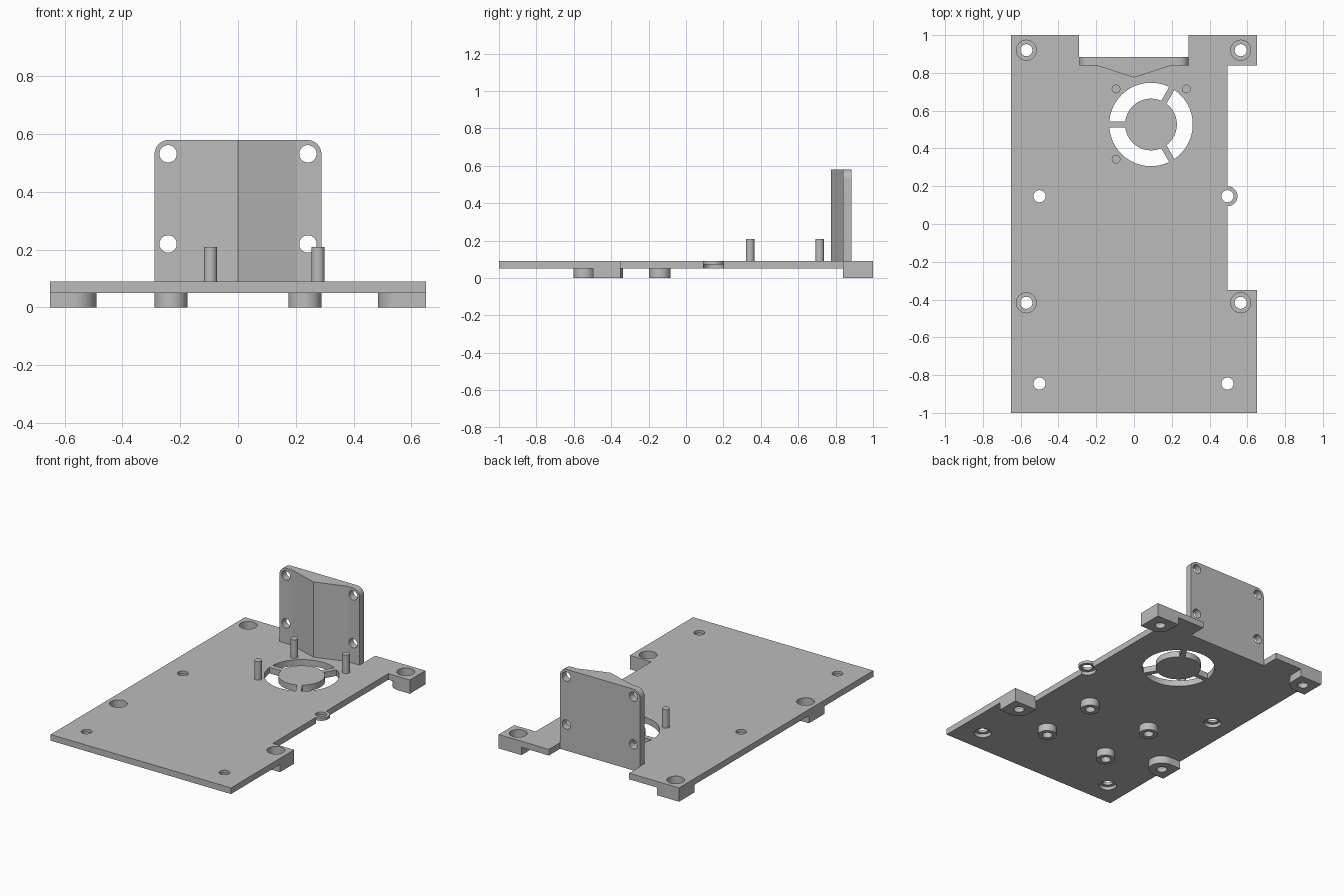
import bpy, bmesh, math
from mathutils import Matrix

cube = bpy.data.objects.get("Cube")
if cube:
    bpy.data.objects.remove(cube, do_unlink=True)

GREY = (0.5, 0.5, 0.5, 1)
grey = bpy.data.materials.new("plain grey")
grey.use_nodes = True
grey.diffuse_color = GREY
grey.node_tree.nodes["Principled BSDF"].inputs["Base Color"].default_value = GREY

BOTTOM, TOP = 0.05, 0.09      # underside and top of the plate
HOLE, BORE = 0.032, 0.053     # screw hole and screw head radii


def arc(cx, cy, r, a0, a1, n=16):
    """Points along an arc, angles in degrees."""
    angles = [math.radians(a0 + (a1 - a0) * i / n) for i in range(n + 1)]
    return [(cx + r * math.cos(a), cy + r * math.sin(a)) for a in angles]


def circle(cx, cy, r, n=48):
    return arc(cx, cy, r, 0, 360, n)[:-1]


def prism(name, outline, z0, z1, upright=False):
    """Extrude an outline; upright turns it to face the front."""
    bm = bmesh.new()
    face = bm.faces.new([bm.verts.new((x, y, z0)) for x, y in outline])
    top = bmesh.ops.extrude_face_region(bm, geom=[face])["geom"]
    bmesh.ops.translate(bm, vec=(0, 0, z1 - z0),
                        verts=[v for v in top if isinstance(v, bmesh.types.BMVert)])
    if upright:
        bm.transform(Matrix.Rotation(math.pi / 2, 4, "X"))
    bmesh.ops.recalc_face_normals(bm, faces=bm.faces)
    mesh = bpy.data.meshes.new(name)
    bm.to_mesh(mesh)
    bm.free()
    mesh.materials.append(grey)
    ob = bpy.data.objects.new(name, mesh)
    bpy.context.collection.objects.link(ob)
    return ob


def combine(ob, tool, operation="DIFFERENCE"):
    """Apply a boolean and discard the tool."""
    mod = ob.modifiers.new("combine", "BOOLEAN")
    mod.operation, mod.solver, mod.object = operation, "EXACT", tool
    bpy.context.view_layer.update()
    graph = bpy.context.evaluated_depsgraph_get()
    mesh = bpy.data.meshes.new_from_object(ob.evaluated_get(graph))
    ob.modifiers.clear()
    ob.data = mesh
    bpy.data.objects.remove(tool, do_unlink=True)


def drill(ob, x, y, r, z0, z1, upright=False):
    combine(ob, prism("drill", circle(x, y, r), z0, z1, upright))


# Base plate with side recess and rear notch
plate = prism("base_plate", [
    (-0.65, -1), (0.65, -1), (0.65, -0.35), (0.495, -0.35), (0.495, 0.84),
    (0.65, 0.84), (0.65, 1), (0.288, 1), (0.288, 0.885), (-0.29, 0.885),
    (-0.29, 1), (-0.65, 1)], BOTTOM, TOP)
combine(plate, prism("side_lug", circle(0.495, 0.147, BORE), 0.072, TOP), "UNION")

# Screw holes, recessed from below
for x in (-0.5, 0.495):
    for y in (-0.845, 0.147):
        drill(plate, x, y, HOLE, 0, 0.2)
        drill(plate, x, y, BORE, 0, 0.072)

# Fan vent: three curved slots between spokes
FX, FY, R_IN, R_OUT = 0.09, 0.527, 0.137, 0.221
for start in (60, 180, 300):
    gap_out = math.degrees(math.asin(0.016 / R_OUT))
    gap_in = math.degrees(math.asin(0.016 / R_IN))
    slot = arc(FX, FY, R_OUT, start + gap_out, start + 120 - gap_out)
    slot += arc(FX, FY, R_IN, start + 120 - gap_in, start + gap_in)
    combine(plate, prism("slot", slot, 0, 0.2))

# Feet: outer sides square, inner corners rounded, screw heads sunk from above
R = 0.08


def foot(name, x, y, back, round_back):
    s = 1 if x > 0 else -1
    edge, inner = s * 0.65, x - s * R
    outline = [(edge, back), (edge, y - R)]
    outline += [(x - s * (px - x), py) for px, py in arc(x, y, R, -90, 0)]
    if round_back:
        outline += [(x - s * (px - x), py) for px, py in arc(x, y, R, 0, 90)]
    else:
        outline.append((inner, back))
    ob = prism(name, outline, 0, BOTTOM)
    for part in (plate, ob):
        drill(part, x, y, HOLE, -0.1, 0.2)
        drill(part, x, y, BORE, 0.03, 0.2)
    return ob


parts = [plate,
         foot("front_right_foot", -0.57, -0.417, -0.337, True),
         foot("front_left_foot", 0.565, -0.417, -0.35, False),
         foot("back_right_foot", -0.57, 0.92, 1, False),
         foot("back_left_foot", 0.565, 0.92, 1, False)]

# Standoffs under the plate with blind holes
for side, x in (("right", -0.232), ("left", 0.232)):
    for end, y in (("front", -0.545), ("back", -0.14)):
        standoff = prism(f"{end}_{side}_standoff", circle(x, y, 0.057), 0, BOTTOM)
        drill(standoff, x, y, 0.03, -0.1, 0.1)
        parts.append(standoff)
        drill(plate, x, y, 0.03, 0, 0.07)

# Locating pins round the fan
for i, (x, y) in enumerate([(-0.095, 0.715), (0.277, 0.715), (-0.095, 0.343)]):
    parts.append(prism(f"fan_pin_{i + 1}", circle(x, y, 0.023, 32), TOP, 0.21))

# Upright bracket: ridged section trimmed to a rounded outline
W = 0.289
bracket = prism("upright_bracket", [
    (-W, 0.885), (-W, 0.84), (-0.2, 0.84), (0, 0.775), (0.2, 0.84),
    (W, 0.84), (W, 0.885)], TOP, 0.7)
trim = [(-W - 0.0, 0), (W, 0)]
trim += arc(W - 0.05, 0.53, 0.05, 0, 90) + arc(0.05 - W, 0.53, 0.05, 90, 180)
combine(bracket, prism("trim", trim, -1, -0.7, True), "INTERSECT")
for x in (-0.242, 0.242):
    for z in (0.22, 0.532):
        drill(bracket, x, z, 0.03, -1, -0.6, True)
parts.append(bracket)

# Smooth the round walls, keep edges sharp
bpy.ops.object.select_all(action="DESELECT")
for ob in parts:
    ob.select_set(True)
bpy.context.view_layer.objects.active = plate
bpy.ops.object.shade_smooth_by_angle(angle=math.radians(15))
